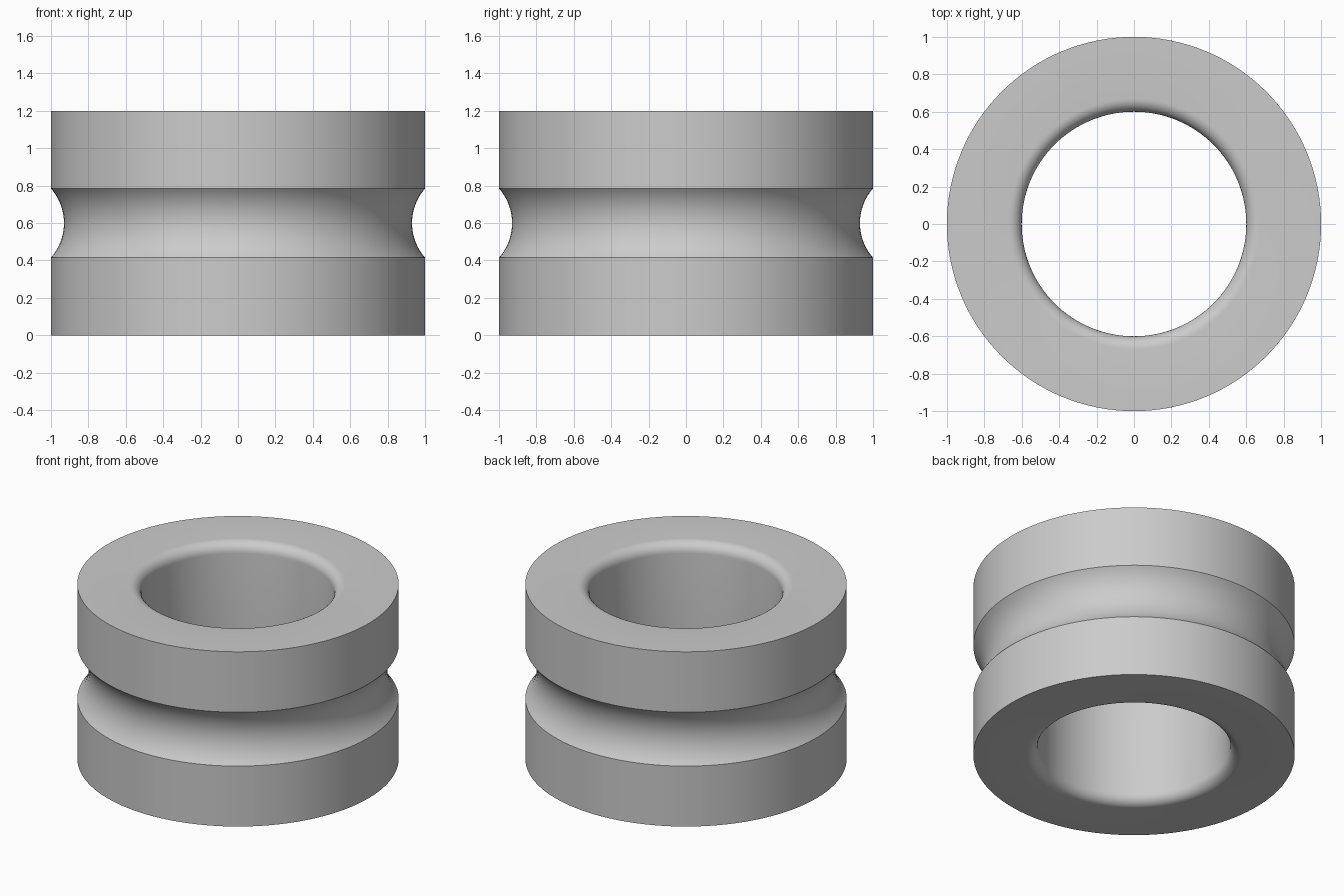
import bpy
import bmesh
from math import pi, sin, cos, asin
from mathutils import Matrix, Vector

cube = bpy.data.objects.get("Cube")
if cube:
    bpy.data.objects.remove(cube, do_unlink=True)

OUTER, BORE, HEIGHT = 1.0, 0.6, 1.2
FILLET = 0.07
GROOVE_HALF, GROOVE_DEPTH = 0.185, 0.07
SIDES = 128

# Plain grey material
grey = bpy.data.materials.new("plain grey")
grey.use_nodes = True
colour = (0.6, 0.6, 0.6, 1)
grey.diffuse_color = colour
grey.node_tree.nodes["Principled BSDF"].inputs["Base Color"].default_value = colour


def arc(radius, z, size, start, end, steps):
    """Points of a circular arc in the radius-height plane."""
    angles = [start + (end - start) * i / steps for i in range(steps + 1)]
    return [(radius + size * cos(a), z + size * sin(a)) for a in angles]


# Cross-section: outer wall with round groove, then bore with rounded rims
mid = HEIGHT / 2
groove_r = (GROOVE_HALF ** 2 + GROOVE_DEPTH ** 2) / (2 * GROOVE_DEPTH)
sweep = asin(GROOVE_HALF / groove_r)
rim = BORE + FILLET
profile = [(OUTER, 0)]
profile += arc(OUTER - GROOVE_DEPTH + groove_r, mid, groove_r, pi + sweep, pi - sweep, 20)
profile += [(OUTER, HEIGHT)]
profile += arc(rim, HEIGHT - FILLET, FILLET, pi / 2, pi, 8)
profile += arc(rim, FILLET, FILLET, pi, pi * 1.5, 8)

# Revolve the section into a closed ring
bm = bmesh.new()
verts = [bm.verts.new((r, 0, z)) for r, z in profile]
edges = [bm.edges.new((v, verts[i - 1])) for i, v in enumerate(verts)]
bmesh.ops.spin(bm, geom=verts + edges, cent=Vector(), axis=(0, 0, 1),
               angle=2 * pi, steps=SIDES, use_merge=True)
bmesh.ops.remove_doubles(bm, verts=bm.verts, dist=0.0001)
bmesh.ops.recalc_face_normals(bm, faces=bm.faces)
mesh = bpy.data.meshes.new("grooved_ring")
bm.to_mesh(mesh)
bm.free()
mesh.materials.append(grey)

ring = bpy.data.objects.new("grooved_ring", mesh)
bpy.context.collection.objects.link(ring)

# Smooth curved faces, keep the groove and end edges sharp
bpy.ops.object.select_all(action="DESELECT")
ring.select_set(True)
bpy.context.view_layer.objects.active = ring
bpy.ops.object.shade_smooth_by_angle(angle=pi / 6)
